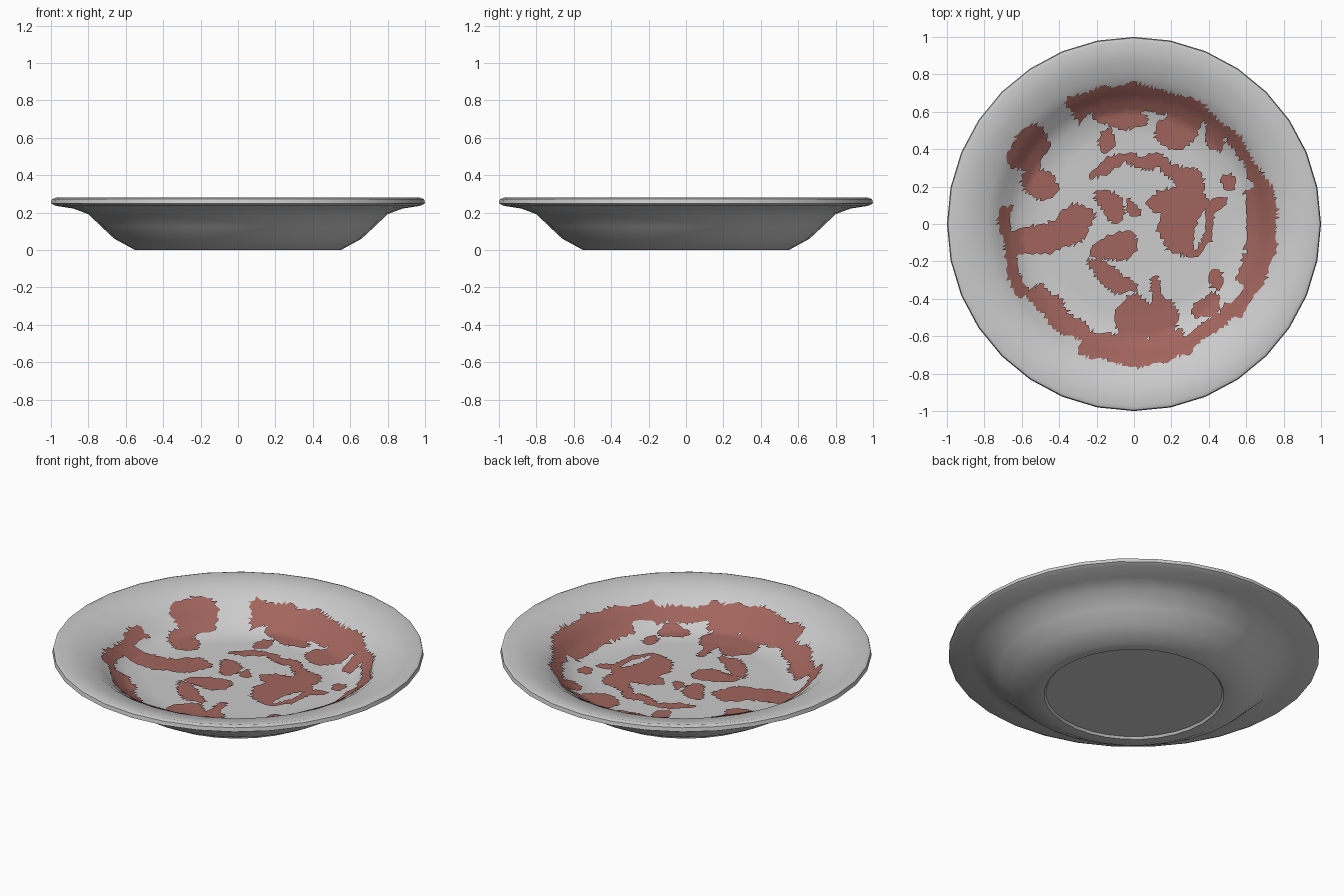
import bpy, bmesh, math, random
from mathutils import Vector, noise

if "Cube" in bpy.data.objects:
    bpy.data.objects.remove(bpy.data.objects["Cube"])

random.seed(4)
SEGMENTS = 32

# Plate cross-section: (radius, height)
INSIDE = [(0, .085), (.48, .085), (.60, .092), (.67, .135), (.73, .19),
          (.79, .232), (.87, .254), (.975, .28)]
OUTSIDE = [(.995, .272), (1.0, .25), (.975, .237), (.88, .222), (.80, .192),
           (.73, .125), (.66, .06), (.55, 0), (.485, 0), (.475, .012), (0, .012)]


def new_object(name, bm):
    mesh = bpy.data.meshes.new(name)
    bm.to_mesh(mesh)
    bm.free()
    obj = bpy.data.objects.new(name, mesh)
    bpy.context.collection.objects.link(obj)
    return obj


def smooth(obj, angle):
    bpy.ops.object.select_all(action='DESELECT')
    obj.select_set(True)
    bpy.context.view_layer.objects.active = obj
    bpy.ops.object.shade_smooth_by_angle(angle=math.radians(angle))


# Plate: lathed profile
bm = bmesh.new()
pts = [bm.verts.new((r, 0, z)) for r, z in INSIDE + OUTSIDE]
edges = [bm.edges.new(p) for p in zip(pts, pts[1:])]
bmesh.ops.spin(bm, geom=pts + edges, cent=(0, 0, 0), axis=(0, 0, 1),
               angle=math.tau, steps=SEGMENTS, use_merge=True)
bmesh.ops.remove_doubles(bm, verts=bm.verts, dist=1e-4)
bmesh.ops.recalc_face_normals(bm, faces=bm.faces)
smooth(new_object("plate", bm), 40)

# Stain bands around the wall: start angle, end angle, inner radius, outer radius
BANDS = [
    (57, 119, .61, .745), (10, 58, .66, .735), (-14, 16, .60, .765),
    (-42, -12, .665, .75), (-68, -40, .645, .715), (246, 295, .60, .75),
    (213, 248, .58, .69), (172, 214, .645, .725),
]
# Stain spots: centre x, centre y, half length, half width, turn
SPOTS = [
    (.22, .50, .11, .10, 0), (-.06, .56, .14, .06, 0),
    (-.56, .40, .13, .10, 50), (-.50, .22, .10, .09, 0),
    (-.48, -.07, .23, .085, 12), (-.32, .02, .09, .09, 0),
    (-.13, .10, .10, .065, -45), (-.10, -.13, .13, .075, 15),
    (-.12, -.28, .15, .045, -30), (-.01, -.50, .11, .12, 0),
    (.15, -.54, .08, .16, 0), (.12, -.34, .035, .07, 10),
    (.38, -.44, .08, .06, 20), (.44, -.30, .045, .07, 0),
    (.61, -.24, .06, .10, -20), (.28, .02, .15, .19, 0),
    (.18, .11, .11, .08, 10), (.43, .10, .06, .04, 20),
    (.30, .22, .09, .07, -30), (-.14, .30, .11, .035, 25),
    (.05, .335, .14, .03, 0), (.21, .28, .11, .035, -35),
    (.50, .22, .03, .045, 0), (.43, .45, .04, .08, 30),
    (-.14, .43, .05, .06, 0), (.0, .08, .03, .05, 30),
]
# Clean gap inside the large spot: same layout
GAP = (.35, -.03, .03, .10, -10)


def in_spot(x, y, spot):
    cx, cy, a, b, turn = spot
    t = math.radians(turn)
    dx, dy = x - cx, y - cy
    u = (dx * math.cos(t) + dy * math.sin(t)) / a
    v = (dy * math.cos(t) - dx * math.sin(t)) / b
    return u * u + v * v < 1


def stained(x, y):
    n = noise.noise_vector(Vector((x * 9, y * 9, 1.3))) * .035
    x, y = x + n.x, y + n.y
    r, ang = math.hypot(x, y), math.degrees(math.atan2(y, x))
    if in_spot(x, y, GAP):
        return False
    for a0, a1, r0, r1 in BANDS:
        if r0 < r < r1 and (ang - a0) % 360 < a1 - a0:
            return True
    return any(in_spot(x, y, s) for s in SPOTS)


def plate_height(r):
    for (r0, z0), (r1, z1) in zip(INSIDE, INSIDE[1:]):
        if r <= r1:
            return z0 + (z1 - z0) * (r - r0) / (r1 - r0)
    return INSIDE[-1][1]


# Sauce stains: jittered sheet lying on the inside of the plate
bm = bmesh.new()
N, STEP = 42, .02
grid = {}
for i in range(-N, N + 1):
    for j in range(-N, N + 1):
        x = (i + random.uniform(-.3, .3)) * STEP
        y = (j + random.uniform(-.3, .3)) * STEP
        grid[i, j] = bm.verts.new((x, y, plate_height(math.hypot(x, y)) + .010))
for i in range(-N, N):
    for j in range(-N, N):
        a, b, c, d = grid[i, j], grid[i + 1, j], grid[i + 1, j + 1], grid[i, j + 1]
        for tri in ((a, b, c), (a, c, d)):
            mid = (tri[0].co + tri[1].co + tri[2].co) / 3
            if stained(mid.x, mid.y):
                bm.faces.new(tri)
bmesh.ops.delete(bm, geom=[v for v in bm.verts if not v.link_faces], context='VERTS')
stains = new_object("sauce_stains", bm)
smooth(stains, 60)
red = bpy.data.materials.new("dried_red")
red.diffuse_color = (.36, .13, .11, 1)
red.use_nodes = True
red.node_tree.nodes["Principled BSDF"].inputs["Base Color"].default_value = red.diffuse_color
stains.data.materials.append(red)
